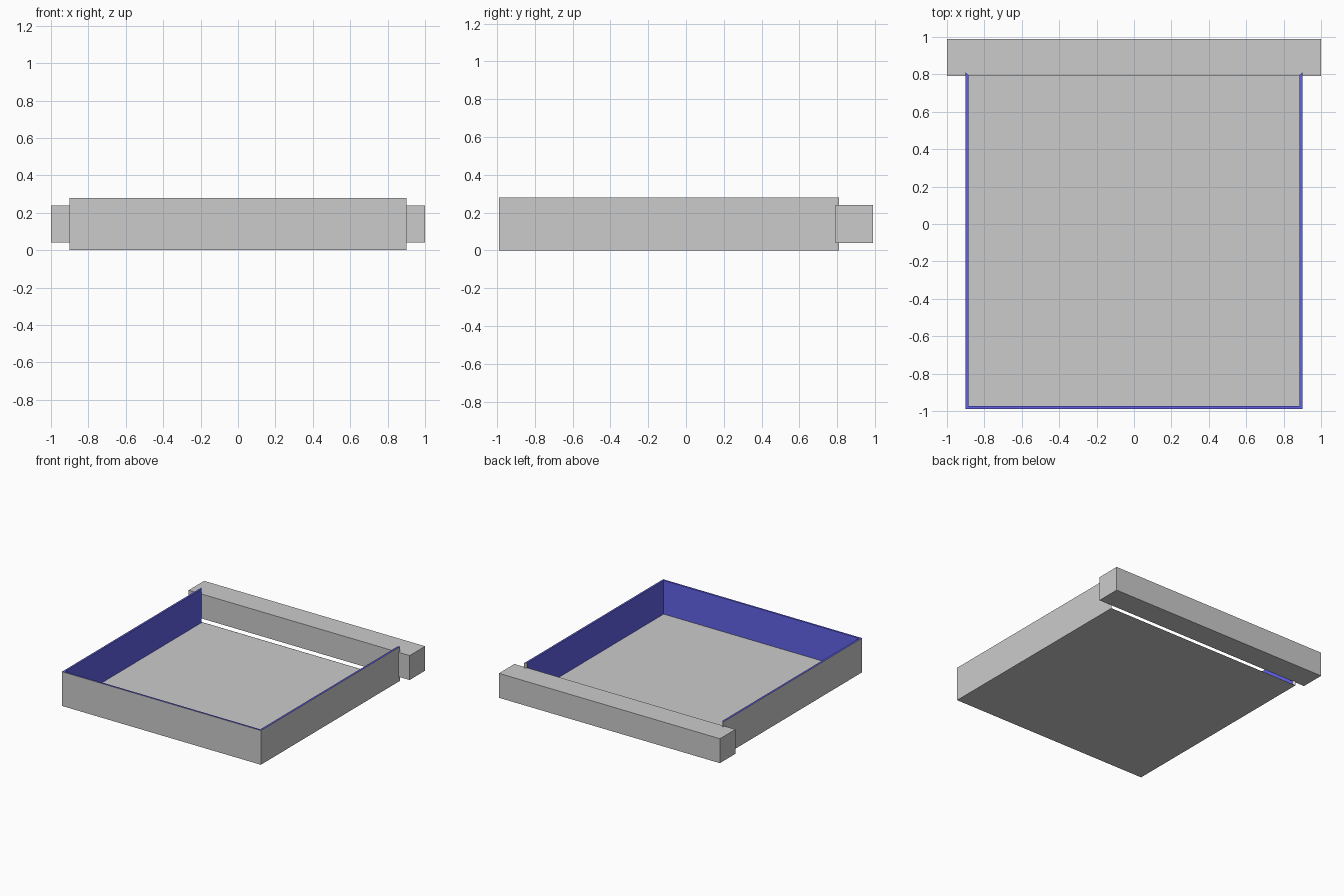
import bpy
import bmesh

if "Cube" in bpy.data.objects:
    bpy.data.objects.remove(bpy.data.objects["Cube"])


def make_object(name, bm):
    bmesh.ops.recalc_face_normals(bm, faces=bm.faces)
    mesh = bpy.data.meshes.new(name)
    bm.to_mesh(mesh)
    bm.free()
    obj = bpy.data.objects.new(name, mesh)
    bpy.context.collection.objects.link(obj)
    return obj


# Tray: three thin walls around a floor, open at the back, mitred wall ends
HALF, CENTRE_Y, HEIGHT = 0.9, -0.09, 0.28
WALL, FLOOR = 0.016, 0.005
bm = bmesh.new()


def ring(half, z):
    corners = ((-1, 1), (-1, -1), (1, -1), (1, 1))
    return [bm.verts.new((half * x, CENTRE_Y + half * y, z)) for x, y in corners]


outer_low, outer_top = ring(HALF, 0), ring(HALF, HEIGHT)
inner_top, inner_low = ring(HALF - WALL, HEIGHT), ring(HALF - WALL, FLOOR)

# Outer walls, rim and lining
rings = (outer_low, outer_top, inner_top, inner_low)
for level, (a, b) in enumerate(zip(rings, rings[1:])):
    for i in range(3):
        face = bm.faces.new((a[i], a[i + 1], b[i + 1], b[i]))
        face.material_index = 1 if level > 0 else 0

# Underside, floor and the back ends of walls and floor
bm.faces.new(outer_low[::-1])
bm.faces.new(inner_low)
for i in (0, 3):
    bm.faces.new([r[i] for r in rings])
bm.faces.new((outer_low[0], inner_low[0], inner_low[3], outer_low[3]))
tray = make_object("tray", bm)

# Blue lining, grey elsewhere
grey = bpy.data.materials.new("grey")
blue = bpy.data.materials.new("blue_lining")
blue.diffuse_color = (0.12, 0.12, 0.8, 1)
blue.use_nodes = True
blue.node_tree.nodes["Principled BSDF"].inputs["Base Color"].default_value = blue.diffuse_color
tray.data.materials.append(grey)
tray.data.materials.append(blue)

# Square bar across the open back
bm = bmesh.new()
bmesh.ops.create_cube(bm, size=1)
bmesh.ops.scale(bm, vec=(2.0, 0.2, 0.2), verts=bm.verts)
bmesh.ops.translate(bm, vec=(0, 0.89, 0.14), verts=bm.verts)
make_object("back_bar", bm)
